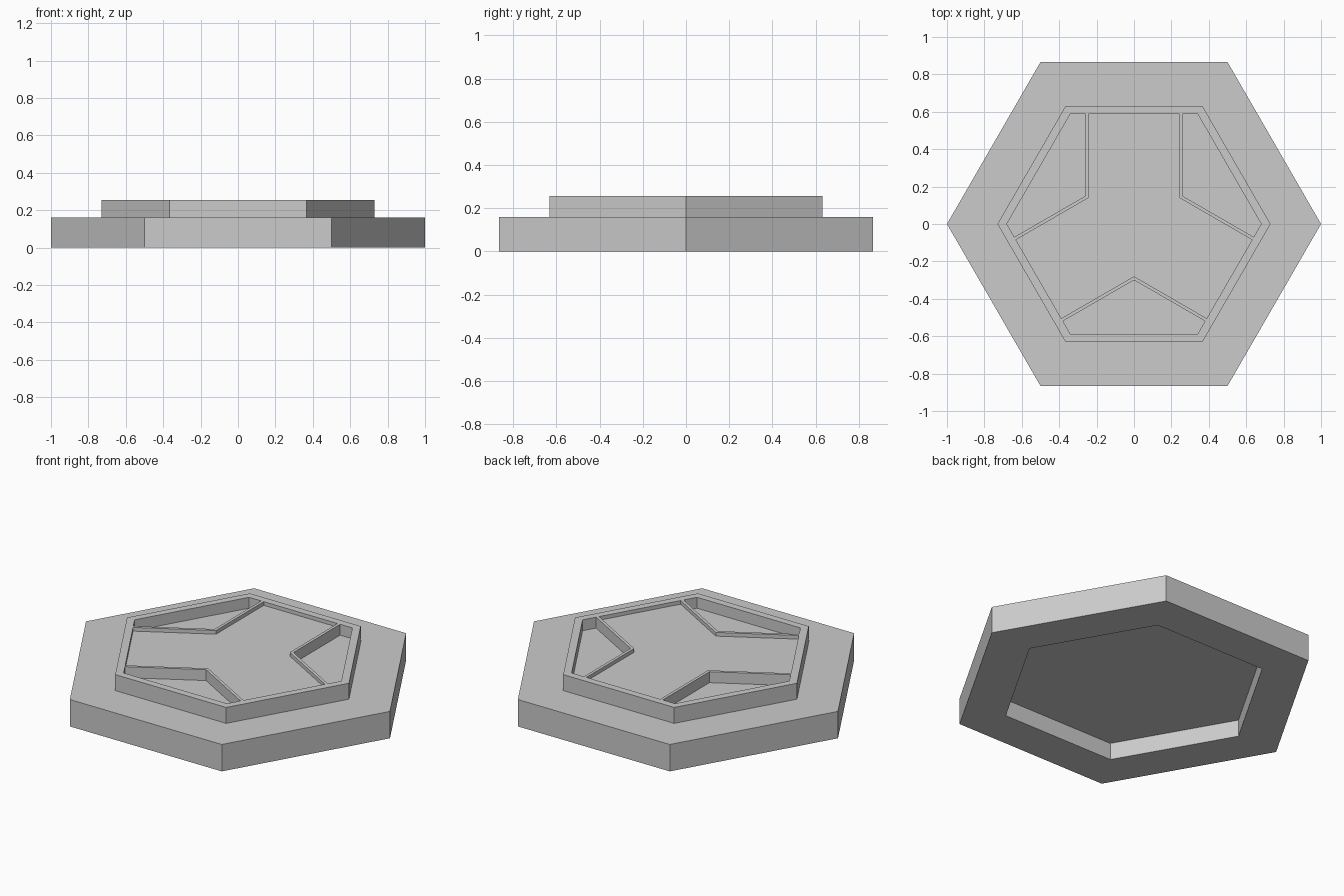
import bpy, bmesh, math
from mathutils import Matrix, Vector

old = bpy.data.objects.get("Cube")
if old:
    bpy.data.objects.remove(old, do_unlink=True)

BASE_TOP, RIM_TOP = 0.16, 0.255
INNER = 0.68                          # corner radius inside the rim
APOTHEM = INNER * math.sqrt(3) / 2
TRACK_APEX, POCKET_APEX = 0.28, 0.30  # either side of the thin ridges

grey = bpy.data.materials.new("grey")
grey.use_nodes = True
grey.diffuse_color = (0.6, 0.6, 0.6, 1)
grey.node_tree.nodes["Principled BSDF"].inputs["Base Color"].default_value = (0.6, 0.6, 0.6, 1)


def finish(name, bm):
    bmesh.ops.recalc_face_normals(bm, faces=bm.faces)
    mesh = bpy.data.meshes.new(name)
    bm.to_mesh(mesh)
    bm.free()
    mesh.materials.append(grey)
    obj = bpy.data.objects.new(name, mesh)
    bpy.context.collection.objects.link(obj)
    return obj


def prism(name, outline, low, high):
    bm = bmesh.new()
    face = bm.faces.new([bm.verts.new((x, y, low)) for x, y in outline])
    top = bmesh.ops.extrude_face_region(bm, geom=[face])["geom"]
    bmesh.ops.translate(bm, vec=(0, 0, high - low),
                        verts=[v for v in top if isinstance(v, bmesh.types.BMVert)])
    return finish(name, bm)


def turned(points, turn):
    rot = Matrix.Rotation(math.radians(120 * turn), 2)
    return [tuple(rot @ Vector(p)) for p in points]


# Hexagonal tile: a stepped section swept round six corners, hollow underneath
section = [(0.735, 0.10), (0.735, 0), (1, 0), (1, BASE_TOP),
           (0.73, BASE_TOP), (0.73, RIM_TOP)]
bm = bmesh.new()
rings = [[bm.verts.new((r * math.cos(i * math.pi / 3), r * math.sin(i * math.pi / 3), z))
          for i in range(6)] for r, z in section]
for a, b in zip(rings, rings[1:]):
    for i in range(6):
        j = (i + 1) % 6
        bm.faces.new((a[i], a[j], b[j], b[i]))
bm.faces.new(rings[0])
bm.faces.new(rings[-1])
tile = finish("hexagonal_tile", bm)

# Shallow three-armed track
half = TRACK_APEX * math.cos(math.pi / 6)
arm = [(half, APOTHEM), (-half, APOTHEM), (-half, TRACK_APEX / 2)]
track = [p for k in range(3) for p in turned(arm, k)]
cutters = [prism("track_cutter", track, RIM_TOP - 0.022, 0.4)]

# Deeper pockets between the arms
side_x = (2 * APOTHEM - POCKET_APEX) * math.sqrt(3) / 4
side_y = -POCKET_APEX - side_x / math.sqrt(3)
pocket = [(0, -POCKET_APEX), (-side_x, side_y), (-INNER / 2, -APOTHEM),
          (INNER / 2, -APOTHEM), (side_x, side_y)]
cutters += [prism("pocket_cutter", turned(pocket, k), 0.19, 0.4) for k in range(3)]

# Carve the recesses and discard the cutters
bpy.context.view_layer.objects.active = tile
for cutter in cutters:
    mod = tile.modifiers.new("recess", "BOOLEAN")
    mod.operation, mod.solver, mod.object = "DIFFERENCE", "EXACT", cutter
    bpy.ops.object.modifier_apply(modifier=mod.name)
    bpy.data.objects.remove(cutter, do_unlink=True)
